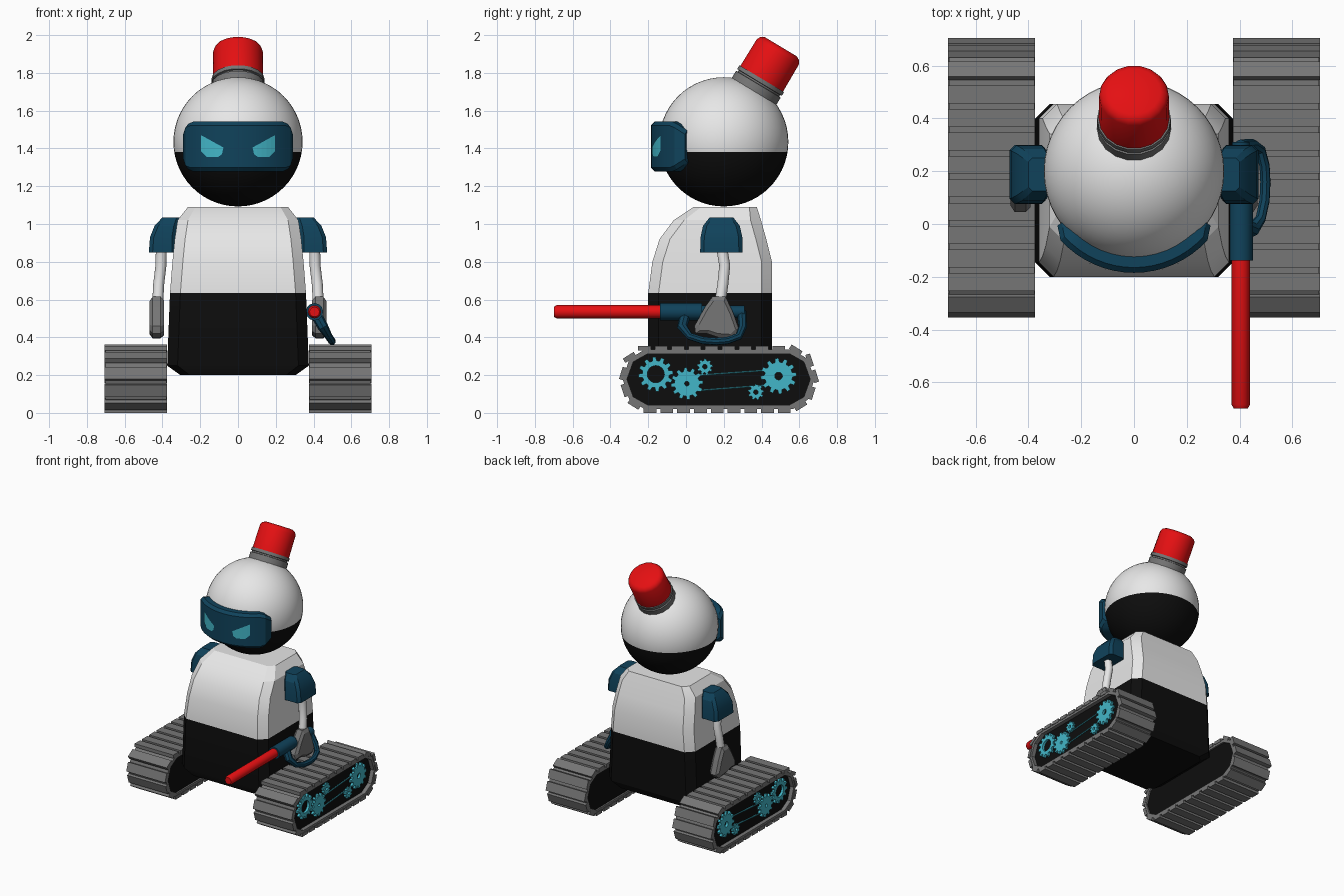
import bpy, bmesh, math
from mathutils import Vector

if "Cube" in bpy.data.objects:
    bpy.data.objects.remove(bpy.data.objects["Cube"])

def material(name, r, g, b):
    m = bpy.data.materials.new(name)
    m.diffuse_color = (r, g, b, 1)
    m.use_nodes = True
    m.node_tree.nodes["Principled BSDF"].inputs["Base Color"].default_value = m.diffuse_color
    return m

WHITE = material("white", 0.80, 0.80, 0.80)
BLACK = material("black", 0.004, 0.004, 0.004)
BLUE = material("dark_blue", 0.005, 0.055, 0.105)
CYAN = material("cyan", 0.055, 0.47, 0.58)
RED = material("red", 0.78, 0.005, 0.006)
GREY = material("grey", 0.18, 0.18, 0.18)

def finish(bm, name, mats, angle=None, split_z=None):
    """Turn a bmesh into an object; faces below split_z take the second material."""
    if split_z is not None:
        for f in bm.faces:
            f.material_index = int(f.calc_center_median().z < split_z)
    me = bpy.data.meshes.new(name)
    bm.to_mesh(me)
    bm.free()
    ob = bpy.data.objects.new(name, me)
    bpy.context.collection.objects.link(ob)
    for m in mats:
        me.materials.append(m)
    if angle:
        bpy.ops.object.select_all(action='DESELECT')
        ob.select_set(True)
        bpy.context.view_layer.objects.active = ob
        bpy.ops.object.shade_smooth_by_angle(angle=math.radians(angle))
    return ob

def loft(name, mats, parts, cyclic=False, side=1, angle=None, split_z=None):
    """Skin each list of rings; close it into a loop or cap both ends."""
    bm = bmesh.new()
    for rings in parts:
        vs = [[bm.verts.new((p[0] * side, p[1], p[2])) for p in r] for r in rings]
        n = len(vs[0])
        for i in range(len(vs) if cyclic else len(vs) - 1):
            a, b = vs[i], vs[(i + 1) % len(vs)]
            for j in range(n):
                k = (j + 1) % n
                bm.faces.new((a[j], a[k], b[k], b[j]))
        if not cyclic:
            bm.faces.new(vs[0])
            bm.faces.new(vs[-1])
    bmesh.ops.recalc_face_normals(bm, faces=bm.faces)
    return finish(bm, name, mats, angle, split_z)

def box_ring(z, x0, x1, y0, y1, c):
    """Rectangle at height z with chamfered corners."""
    return [(x0 + c, y0, z), (x1 - c, y0, z), (x1, y0 + c, z), (x1, y1 - c, z),
            (x1 - c, y1, z), (x0 + c, y1, z), (x0, y1 - c, z), (x0, y0 + c, z)]

def tube(pts, radii, ref, n=12):
    """Rings of a round tube along a path."""
    pts = [Vector(p) for p in pts]
    rings = []
    for i, p in enumerate(pts):
        t = (pts[min(i + 1, len(pts) - 1)] - pts[max(i - 1, 0)]).normalized()
        u = Vector(ref)
        u = (u - t * u.dot(t)).normalized()
        v = t.cross(u)
        rings.append([p + radii[i] * (u * math.cos(a) + v * math.sin(a))
                      for a in (2 * math.pi * k / n for k in range(n))])
    return rings

def gear(y, z, r, hole, teeth, x0, x1):
    """Rings of a toothed disc with a hole, facing sideways."""
    rings = []
    for i in range(4 * teeth):
        a = 2 * math.pi * (i + 0.5 * (i % 2)) / (4 * teeth)
        ro = r if i % 4 < 2 else r * 0.78
        c, s = math.cos(a), math.sin(a)
        rings.append([(x0, y + ro * c, z + ro * s), (x1, y + ro * c, z + ro * s),
                      (x1, y + hole * c, z + hole * s), (x0, y + hole * c, z + hole * s)])
    return rings

# Head: sphere cut into white cap and black chin
HEAD = Vector((0, 0.2, 1.435))
bm = bmesh.new()
bmesh.ops.create_uvsphere(bm, u_segments=48, v_segments=28, radius=0.342)
bmesh.ops.translate(bm, verts=bm.verts, vec=HEAD)
bmesh.ops.bisect_plane(bm, geom=bm.verts[:] + bm.edges[:] + bm.faces[:],
                       plane_co=(0, 0, 1.38), plane_no=(0, 0, 1))
finish(bm, "head", [WHITE, BLACK], 60, 1.38)

# Visor: curved band with bevelled rim and cut corners
rings = []
for deg in [-56, -48] + list(range(-42, 43, 6)) + [48, 56]:
    a, d = math.radians(deg), abs(deg)
    h = 0.132 if d <= 42 else 0.12 if d == 48 else 0.085
    ro = 0.375 if d < 56 else 0.35
    rings.append([(r * math.sin(a), 0.19 - r * math.cos(a), 1.41 + z) for r, z in
                  [(0.28, -h), (ro - 0.02, -h), (ro, -h + 0.02),
                   (ro, h - 0.02), (ro - 0.02, h), (0.28, h)]])
loft("visor", [BLUE], [rings], angle=25)

# Eyes: thin plates wrapped on the visor
for side, label in ((1, "left"), (-1, "right")):
    bm = bmesh.new()
    bm.faces.new([bm.verts.new((x * side, 0, z)) for x, z in
                  [(0.195, 1.47), (0.077, 1.405), (0.085, 1.37), (0.105, 1.355),
                   (0.165, 1.355), (0.195, 1.385)]])
    for x in (0.1, 0.125, 0.15, 0.175):
        bmesh.ops.bisect_plane(bm, geom=bm.verts[:] + bm.edges[:] + bm.faces[:],
                               plane_co=(x * side, 0, 0), plane_no=(1, 0, 0))
    for v in bm.verts:
        v.co.y = 0.19 - math.sqrt(0.379 ** 2 - v.co.x ** 2)
    bm.normal_update()
    for f in bm.faces:
        if f.normal.y > 0:
            f.normal_flip()
    finish(bm, label + "_eye", [CYAN])

# Lamp: tilted collar and red cap
tilt = math.radians(31)
axis = Vector((0, math.sin(tilt), math.cos(tilt)))
def along(ds):
    return [HEAD + axis * d for d in ds]
loft("lamp_collar", [GREY], [tube(along([0.27, 0.355, 0.357, 0.366, 0.368, 0.39]),
     [0.14, 0.14, 0.13, 0.13, 0.14, 0.14], (1, 0, 0), 18)], angle=35)
loft("lamp_cap", [RED], [tube(along([0.38, 0.555, 0.575, 0.587]),
     [0.134, 0.132, 0.122, 0.10], (1, 0, 0), 18)], angle=35)

# Body: chamfered block, black below and white above
body = [(0.20, 0.305, -0.18, 0.43, 0.05), (0.25, 0.375, -0.2, 0.455, 0.055),
        (0.635, 0.36, -0.2, 0.455, 0.055), (0.80, 0.347, -0.178, 0.455, 0.055),
        (0.92, 0.335, -0.14, 0.425, 0.055), (1.02, 0.32, -0.065, 0.397, 0.055),
        (1.09, 0.265, 0.04, 0.375, 0.04)]
loft("body", [WHITE, BLACK], [[box_ring(z, -w, w, f, b, c) for z, w, f, b, c in body]],
     angle=22, split_z=0.635)

# Track outline in y and z, running clockwise from the top front
MID = (0.1725, 0.1775)
half = [(-0.22, 0.335), (0.565, 0.335), (0.645, 0.285), (0.68, 0.1775), (0.645, 0.07),
        (0.565, 0.02), (-0.22, 0.02), (-0.30, 0.07), (-0.335, 0.1775), (-0.30, 0.285)]
path = [Vector(p) for p in half]

def inset(p, d):
    return (MID[0] + (p[0] - MID[0]) * (1 - d / 0.5), MID[1] + (p[1] - MID[1]) * (1 - d / 0.158))

def track_pads(count, x0, x1):
    """Slats spread evenly around the track outline."""
    segs = [(path[i], path[(i + 1) % len(path)]) for i in range(len(path))]
    step = sum((b - a).length for a, b in segs) / count
    pads = []
    for k in range(count):
        s = k * step
        for a, b in segs:
            if s <= (b - a).length:
                break
            s -= (b - a).length
        t = (b - a).normalized()
        n = Vector((-t.y, t.x))
        c, h = a + t * s, step * 0.38
        quad = [c - t * h - n * 0.006, c + t * h - n * 0.006, c + t * h + n * 0.02, c - t * h + n * 0.02]
        pads.append([[(x, q.x, q.y) for q in quad] for x in (x0, x1)])
    return pads

for side, label in ((1, "left"), (-1, "right")):
    # Shoulder, arm and hand
    loft(label + "_shoulder", [BLUE], [[box_ring(*r) for r in (
        (0.85, 0.33, 0.472, 0.075, 0.30, 0.02), (0.93, 0.33, 0.466, 0.077, 0.298, 0.02),
        (0.99, 0.32, 0.442, 0.09, 0.285, 0.02), (1.035, 0.31, 0.40, 0.125, 0.25, 0.015))]],
        side=side, angle=25)
    loft(label + "_arm", [WHITE], [tube([(0.405, 0.185, 0.9), (0.408, 0.205, 0.78),
         (0.42, 0.195, 0.68), (0.425, 0.18, 0.58)], [0.029] * 4, (1, 0, 0))], side=side, angle=50)
    hand = [(0.14, 0.615), (0.21, 0.615), (0.25, 0.53), (0.285, 0.43), (0.25, 0.395),
            (0.17, 0.40), (0.11, 0.42), (0.05, 0.42), (0.045, 0.46), (0.10, 0.56)]
    loft(label + "_hand", [GREY], [[[(x, 0.17 + (y - 0.17) * s, 0.5 + (z - 0.5) * s) for y, z in hand]
         for x, s in ((0.392, 0.85), (0.41, 1), (0.452, 1), (0.468, 0.8))]], side=side)

    # Track: black core, belt and slats
    loft(label + "_track_core", [BLACK], [[[(x, *inset(p, 0.018)) for p in path]
         for x in (0.39, 0.672)]], side=side)
    loft(label + "_track_belt", [GREY], [[[(0.378, *p), (0.702, *p), (0.702, *inset(p, 0.022)),
         (0.378, *inset(p, 0.022))] for p in path]], cyclic=True, side=side)
    loft(label + "_track_slats", [GREY], track_pads(27, 0.375, 0.706), side=side)

    # Gears and drive rods
    gears = [(-0.16, 0.205, 0.092, 0.045, 12), (0.005, 0.155, 0.085, 0.012, 12),
             (0.10, 0.245, 0.042, 0.012, 9), (0.37, 0.11, 0.042, 0.012, 9),
             (0.49, 0.195, 0.095, 0.02, 12)]
    for i, (y, z, r, hole, teeth) in enumerate(gears):
        loft(f"{label}_gear_{i + 1}", [CYAN], [gear(y, z, r, hole, teeth, 0.665, 0.69)],
             cyclic=True, side=side)
    loft(label + "_drive_rods", [CYAN], [tube([(0.682, *a), (0.682, *b)], [0.005] * 2, (1, 0, 0), 6)
         for a, b in (((0.0, 0.195), (0.49, 0.23)), ((0.02, 0.115), (0.47, 0.15)))], side=side)

# Held baton: red rod, blue sleeve, grip and curved hand guard (on +x)
def rod(name, mat, ys, radii):
    loft(name, [mat], [tube([(0.405, y, 0.535) for y in ys], radii, (0, 0, 1))], angle=35)
rod("baton_rod", RED, [-0.70, -0.685, -0.10], [0.026, 0.035, 0.035])
rod("baton_sleeve", BLUE, [-0.138, 0.085], [0.046, 0.046])
rod("baton_grip", BLUE, [0.08, 0.31], [0.033, 0.033])
guard = [(0.405, 0.0, 0.535), (0.45, -0.02, 0.455), (0.48, 0.02, 0.405), (0.495, 0.09, 0.383),
         (0.498, 0.16, 0.378), (0.495, 0.22, 0.383), (0.48, 0.28, 0.405), (0.45, 0.30, 0.455),
         (0.405, 0.295, 0.535)]
loft("baton_guard", [BLUE], [tube(guard, [0.03, 0.028] + [0.02] * 5 + [0.022, 0.026],
     (0.87, 0, 0.49), 8)], angle=40)
